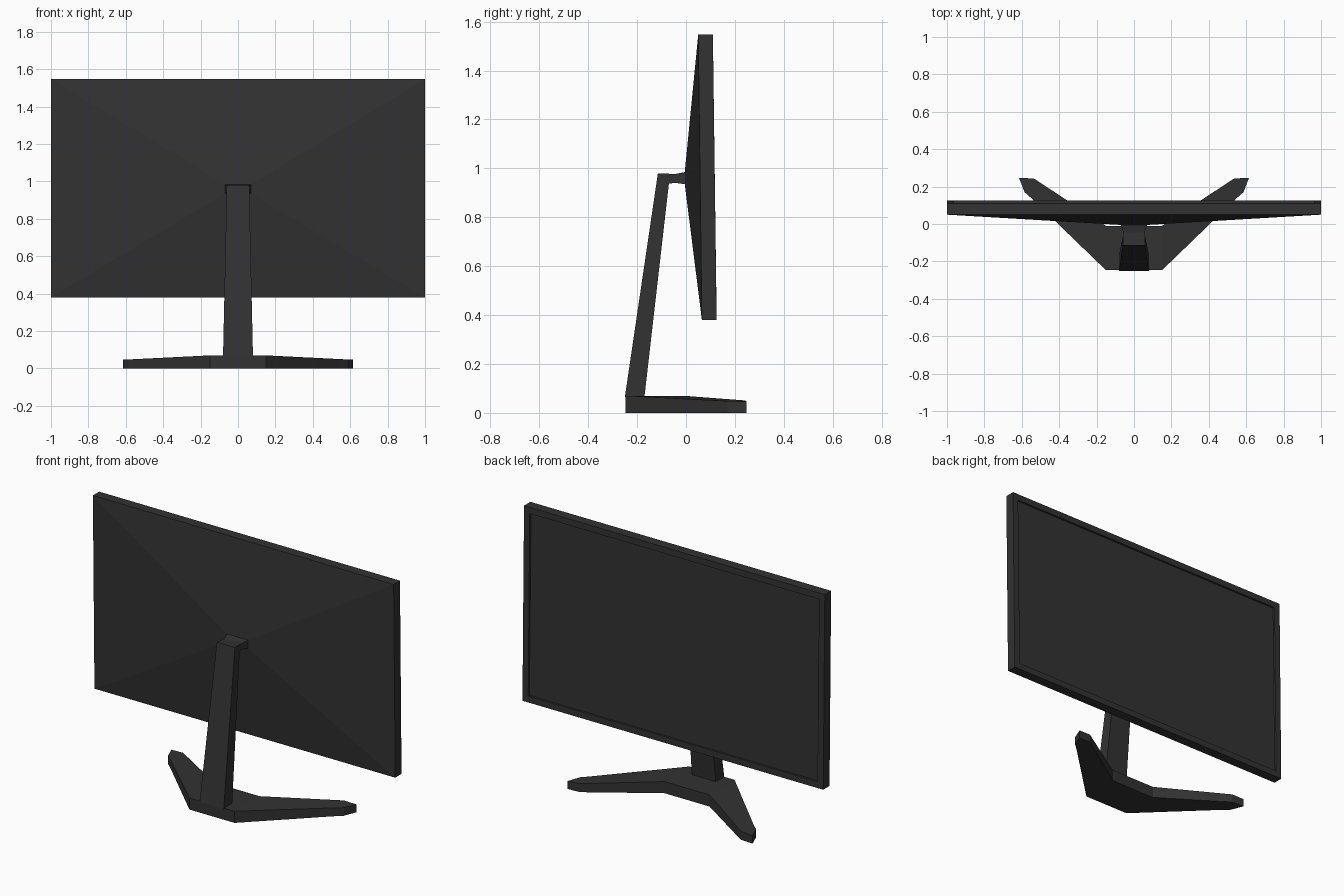
import bpy, bmesh

old = bpy.data.objects.get("Cube")
if old:
    bpy.data.objects.remove(old)


def material(name, rgb):
    m = bpy.data.materials.new(name)
    m.use_nodes = True
    m.diffuse_color = (*rgb, 1)
    m.node_tree.nodes["Principled BSDF"].inputs["Base Color"].default_value = (*rgb, 1)
    return m


charcoal = material("charcoal plastic", (0.032, 0.032, 0.032))


def loft(name, loops):
    """Skin a row of matching closed loops and cap both ends."""
    bm = bmesh.new()
    rings = [[bm.verts.new(p) for p in loop] for loop in loops]
    for a, b in zip(rings, rings[1:]):
        for i in range(len(a)):
            j = (i + 1) % len(a)
            bm.faces.new((a[i], a[j], b[j], b[i]))
    bm.faces.new(rings[0])
    bm.faces.new(rings[-1])
    bmesh.ops.recalc_face_normals(bm, faces=bm.faces)
    mesh = bpy.data.meshes.new(name)
    bm.to_mesh(mesh)
    bm.free()
    mesh.materials.append(charcoal)
    obj = bpy.data.objects.new(name, mesh)
    bpy.context.collection.objects.link(obj)
    return obj


def rect(w, y_low, z_low, y_high, z_high):
    """Rectangle of half width w between a lower and an upper edge."""
    return [(-w, y_low, z_low), (w, y_low, z_low), (w, y_high, z_high), (-w, y_high, z_high)]


# Display: raised back, tilted rim, bezel and recessed screen
low, high = 0.38, 1.547
bezel, recess = 0.038, 0.012
loft("display_panel", [
    rect(0.07, -0.005, 0.935, -0.005, 0.985),
    rect(1.0, 0.065, low, 0.05, high),
    rect(1.0, 0.125, low, 0.11, high),
    rect(1 - bezel, 0.125, low + bezel, 0.11, high - bezel),
    rect(1 - bezel, 0.125 - recess, low + bezel, 0.11 - recess, high - bezel),
])

# Stand: leaning post bending into a flared neck
loft("stand_post", [
    rect(0.08, -0.25, 0.065, -0.17, 0.065),
    rect(0.06, -0.115, 0.98, -0.07, 0.937),
    rect(0.058, -0.045, 0.977, -0.045, 0.941),
    rect(0.07, -0.004, 0.985, -0.004, 0.935),
])

# Foot: V-shaped plate whose arms thin towards the tips
half = [(0.15, -0.247), (0.54, 0.13), (0.585, 0.17), (0.615, 0.247), (0.535, 0.243), (0.15, -0.01)]
outline = half + [(-x, y) for x, y in reversed(half)]


def foot_height(x):
    return 0.07 - 0.05 * max(0, abs(x) - 0.15)


loft("stand_foot", [
    [(x, y, 0) for x, y in outline],
    [(x, y, foot_height(x)) for x, y in outline],
])
bm = bmesh.new()
foot = bpy.data.objects["stand_foot"].data
bm.from_mesh(foot)
# Split the foot into a flat centre and two sloping arms
for side in (-1, 1):
    bmesh.ops.bisect_plane(bm, geom=bm.verts[:] + bm.edges[:] + bm.faces[:],
                           plane_co=(side * 0.15, 0, 0), plane_no=(1, 0, 0))
bm.to_mesh(foot)
bm.free()
